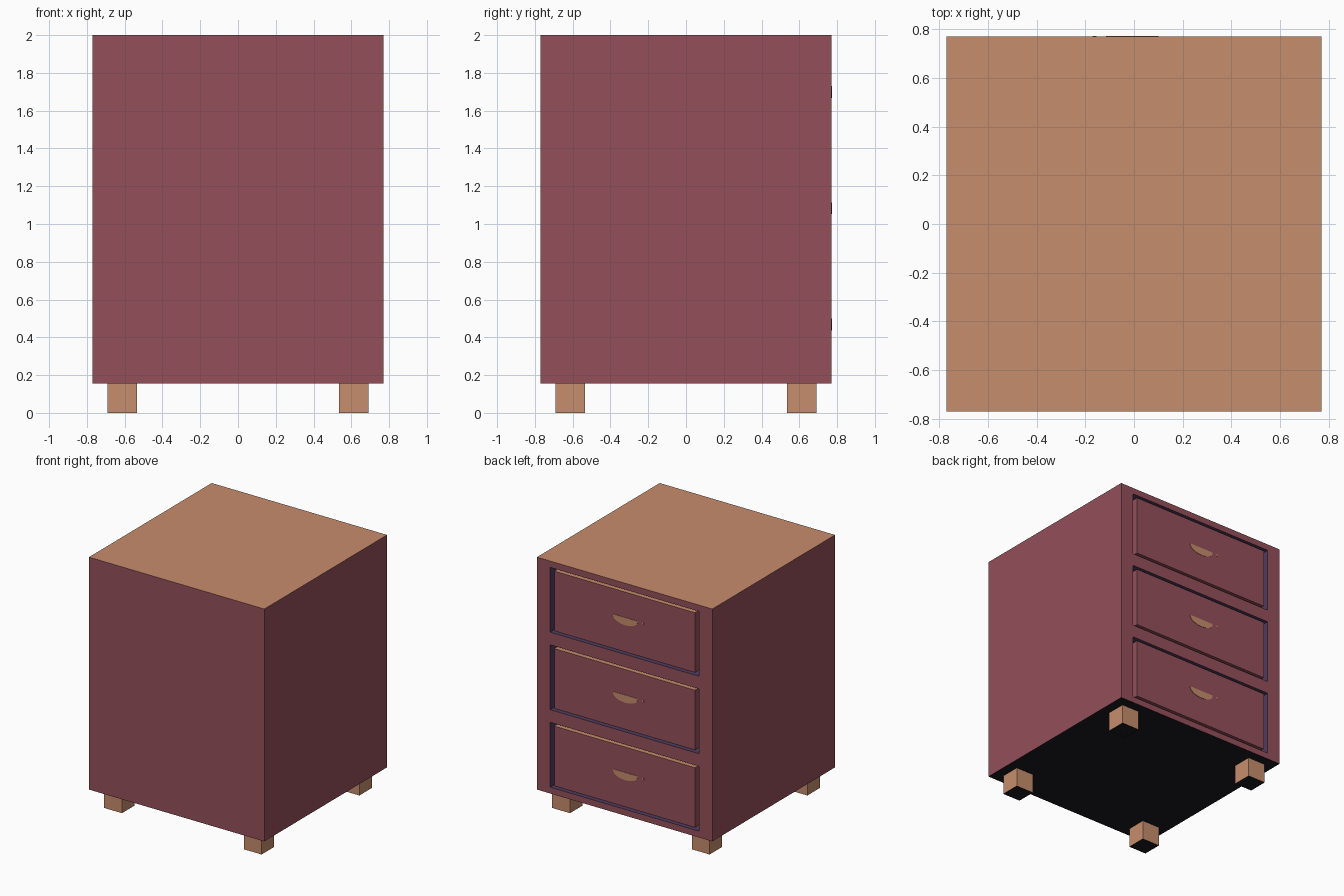
import bpy, bmesh, math
from mathutils import Matrix, Vector

if "Cube" in bpy.data.objects:
    bpy.data.objects.remove(bpy.data.objects["Cube"])


def material(name, rgb):
    m = bpy.data.materials.new(name)
    m.diffuse_color = (*rgb, 1)
    m.use_nodes = True
    m.node_tree.nodes["Principled BSDF"].inputs["Base Color"].default_value = m.diffuse_color
    return m


MAROON = material("maroon paint", (0.296, 0.080, 0.102))
TAN = material("tan wood", (0.565, 0.266, 0.150))
PURPLE = material("dark purple lining", (0.080, 0.045, 0.117))
BLACK = material("black underside", (0.010, 0.010, 0.014))

HALF, BASE, TOP = 0.77, 0.155, 2.0
CELL = (TOP - BASE) / 3            # height of one drawer bay
OPEN_X, OPEN_Z = 0.655, 0.2575     # half size of a drawer opening
DEPTH = 0.5
centres = [BASE + CELL * (i + 0.5) for i in range(3)]


def finish(bm, name, mats, rule):
    bmesh.ops.recalc_face_normals(bm, faces=bm.faces)
    for f in bm.faces:
        f.material_index = rule(f)
    mesh = bpy.data.meshes.new(name)
    bm.to_mesh(mesh)
    bm.free()
    for m in mats:
        mesh.materials.append(m)
    ob = bpy.data.objects.new(name, mesh)
    bpy.context.collection.objects.link(ob)
    return ob


def box(lo, hi):
    bm = bmesh.new()
    lo, hi = Vector(lo), Vector(hi)
    bmesh.ops.create_cube(bm, size=1, matrix=Matrix.Translation((lo + hi) / 2)
                          @ Matrix.Diagonal((*(hi - lo), 1)))
    return bm


# Cabinet: box with three openings sunk into the back (+y) side
bm = box((-HALF, -HALF, BASE), (HALF, HALF, TOP))
cuts = [((s * OPEN_X, 0, 0), (1, 0, 0)) for s in (-1, 1)]
cuts += [((0, 0, c + s * OPEN_Z), (0, 0, 1)) for c in centres for s in (-1, 1)]
for co, no in cuts:
    bmesh.ops.bisect_plane(bm, geom=bm.verts[:] + bm.edges[:] + bm.faces[:],
                           plane_co=co, plane_no=no)
openings = []
for f in bm.faces:
    c = f.calc_center_median()
    if c.y > HALF - 0.001 and abs(c.x) < OPEN_X and any(abs(c.z - z) < 0.1 for z in centres):
        openings.append(f)
ext = bmesh.ops.extrude_discrete_faces(bm, faces=openings)
for f in ext["faces"]:
    bmesh.ops.translate(bm, verts=f.verts[:], vec=(0, -DEPTH, 0))


def cabinet_rule(f):
    c = f.calc_center_median()
    if c.z > TOP - 0.001:
        return 1
    if c.z < BASE + 0.001:
        return 3
    inside = abs(c.x) < HALF - 0.001 and abs(c.y) < HALF - 0.001
    return 2 if inside else 0


finish(bm, "cabinet", [MAROON, TAN, PURPLE, BLACK], cabinet_rule)

# Drawers, flush with the back side, and their half-moon handles
GAP_X, GAP_Z = 0.038, 0.02
for i, c in enumerate(centres):
    w, h = OPEN_X - GAP_X, OPEN_Z - GAP_Z
    finish(box((-w, HALF - DEPTH, c - h), (w, HALF, c + h)), f"drawer_{i + 1}",
           [MAROON, TAN], lambda f: 1 if f.normal.z > 0.5 else 0)

    bm = bmesh.new()
    outline = [(0.10, 0.036), (-0.115, 0.036)]
    outline += [(-0.008 - 0.107 * math.cos(a), 0.025 - 0.05 * math.sin(a))
                for a in [math.pi * k / 8 for k in range(9)]]
    face = bm.faces.new([bm.verts.new((x, HALF - 0.002, c + z)) for x, z in outline])
    ext = bmesh.ops.extrude_face_region(bm, geom=[face])
    bmesh.ops.translate(bm, vec=(0, 0.005, 0),
                        verts=[v for v in ext["geom"] if isinstance(v, bmesh.types.BMVert)])
    finish(bm, f"drawer_handle_{i + 1}", [TAN], lambda f: 0)

    # Small stud beside the handle
    finish(box((-0.17, HALF - 0.002, c + 0.022), (-0.155, HALF + 0.003, c + 0.037)),
           f"handle_stud_{i + 1}", [TAN], lambda f: 0)

# Four square feet
for sx in (-1, 1):
    for sy in (-1, 1):
        x, y = sx * 0.613, sy * 0.613
        finish(box((x - 0.078, y - 0.078, 0), (x + 0.078, y + 0.078, BASE)),
               f"foot_{'left' if sx < 0 else 'right'}_{'front' if sy < 0 else 'back'}",
               [TAN, BLACK], lambda f: 1 if f.normal.z < -0.5 else 0)
